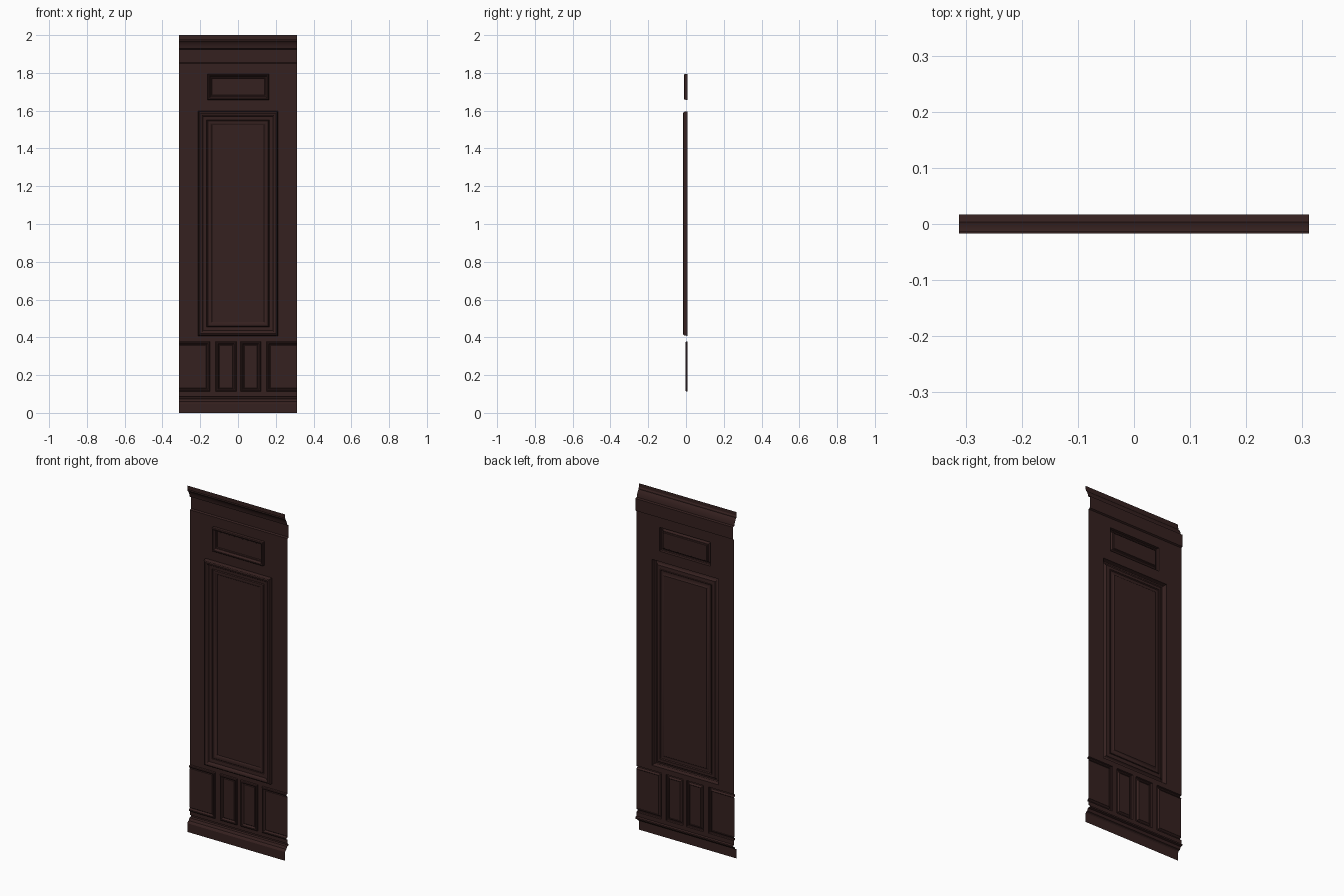
import bpy, bmesh, math

if "Cube" in bpy.data.objects:
    bpy.data.objects.remove(bpy.data.objects["Cube"])

W = 0.312      # half width
WALL = 0.008   # depth of the flat wall face

wood = bpy.data.materials.new("dark_wood")
wood.diffuse_color = (0.036, 0.015, 0.014, 1)
wood.use_nodes = True
wood.node_tree.nodes["Principled BSDF"].inputs["Base Color"].default_value = wood.diffuse_color


def finish(name, bm):
    me = bpy.data.meshes.new(name)
    bm.to_mesh(me)
    bm.free()
    ob = bpy.data.objects.new(name, me)
    bpy.context.collection.objects.link(ob)
    me.materials.append(wood)
    bpy.ops.object.select_all(action='DESELECT')
    ob.select_set(True)
    bpy.context.view_layer.objects.active = ob
    bpy.ops.object.shade_smooth_by_angle(angle=math.radians(30))
    return ob


def strip(name, profile):
    """Sheet with a (y, z) profile running the full width."""
    bm = bmesh.new()
    rows = [(bm.verts.new((-W, y, z)), bm.verts.new((W, y, z))) for y, z in profile]
    for a, b in zip(rows, rows[1:]):
        bm.faces.new((a[0], a[1], b[1], b[0]))
    finish(name, bm)


def panel(name, rect, profile, open_left=False, open_right=False):
    """Nested rectangles given as (inset, y); open sides run off the wall edge."""
    x0, x1, z0, z1 = rect
    bm = bmesh.new()
    loops = []
    for d, y in profile:
        l = x0 if open_left else x0 + d
        r = x1 if open_right else x1 - d
        loops.append([bm.verts.new(p) for p in
                      ((l, y, z0 + d), (r, y, z0 + d), (r, y, z1 - d), (l, y, z1 - d))])
    for a, b in zip(loops, loops[1:]):
        for i in range(4):
            if (i == 1 and open_right) or (i == 3 and open_left):
                continue
            j = (i + 1) % 4
            bm.faces.new((a[i], a[j], b[j], b[i]))
    bm.faces.new(loops[-1])
    finish(name, bm)


# Panel outlines: x0, x1, z0, z1
main = (-0.212, 0.212, 0.408, 1.597)
top = (-0.162, 0.165, 1.657, 1.795)
LZ = (0.112, 0.379)
lower = [(-W, -0.148), (-0.118, -0.008), (0.014, 0.122), (0.151, W)]
lower = [(a, b) + LZ for a, b in lower]
rects = [main, top] + lower

# Flat wall with openings where the panels sit
Z0, Z1 = 0.088, 1.85
xs = sorted({-W, W} | {v for r in rects for v in r[:2]})
zs = sorted({Z0, Z1} | {v for r in rects for v in r[2:]})
bm = bmesh.new()
grid = {(x, z): bm.verts.new((x, WALL, z)) for x in xs for z in zs}
for xa, xb in zip(xs, xs[1:]):
    for za, zb in zip(zs, zs[1:]):
        cx, cz = (xa + xb) / 2, (za + zb) / 2
        if not any(r[0] < cx < r[1] and r[2] < cz < r[3] for r in rects):
            bm.faces.new((grid[xa, za], grid[xb, za], grid[xb, zb], grid[xa, zb]))
finish("wall_face", bm)

# Baseboard and crown mouldings
strip("baseboard", [(-0.017, 0), (-0.017, 0.05), (-0.013, 0.056), (-0.004, 0.060),
                    (0.000, 0.068), (0.003, 0.074), (0.017, 0.076), (0.017, 0.084),
                    (WALL, Z0)])
strip("crown", [(WALL, Z1), (0.017, 1.855), (0.017, 1.925), (0.004, 1.928),
                (0.002, 1.940), (-0.002, 1.952), (-0.008, 1.963), (-0.013, 1.968),
                (-0.013, 1.974), (-0.017, 1.980), (-0.017, 2.0)])

# Large framed panel
panel("main_panel", main, [
    (0, WALL), (0.001, -0.006), (0.005, -0.013), (0.011, -0.016), (0.018, -0.014),
    (0.024, -0.008), (0.027, -0.002), (0.030, -0.002), (0.046, 0.001),
    (0.048, 0.005), (0.052, 0.000), (0.060, -0.001), (0.068, 0.002), (0.074, WALL)])

# Small framed panel
panel("upper_panel", top, [
    (0, WALL), (0.001, -0.007), (0.005, -0.011), (0.010, -0.010), (0.015, -0.003),
    (0.018, 0.002), (0.022, 0.003), (0.025, WALL)])

# Row of lower panels, the outer two run off the edges
for i, r in enumerate(lower):
    panel(f"lower_panel_{i + 1}", r, [
        (0, WALL), (0.002, 0.000), (0.006, -0.003), (0.011, -0.002),
        (0.015, 0.004), (0.018, WALL), (0.021, 0.005)], i == 0, i == 3)
